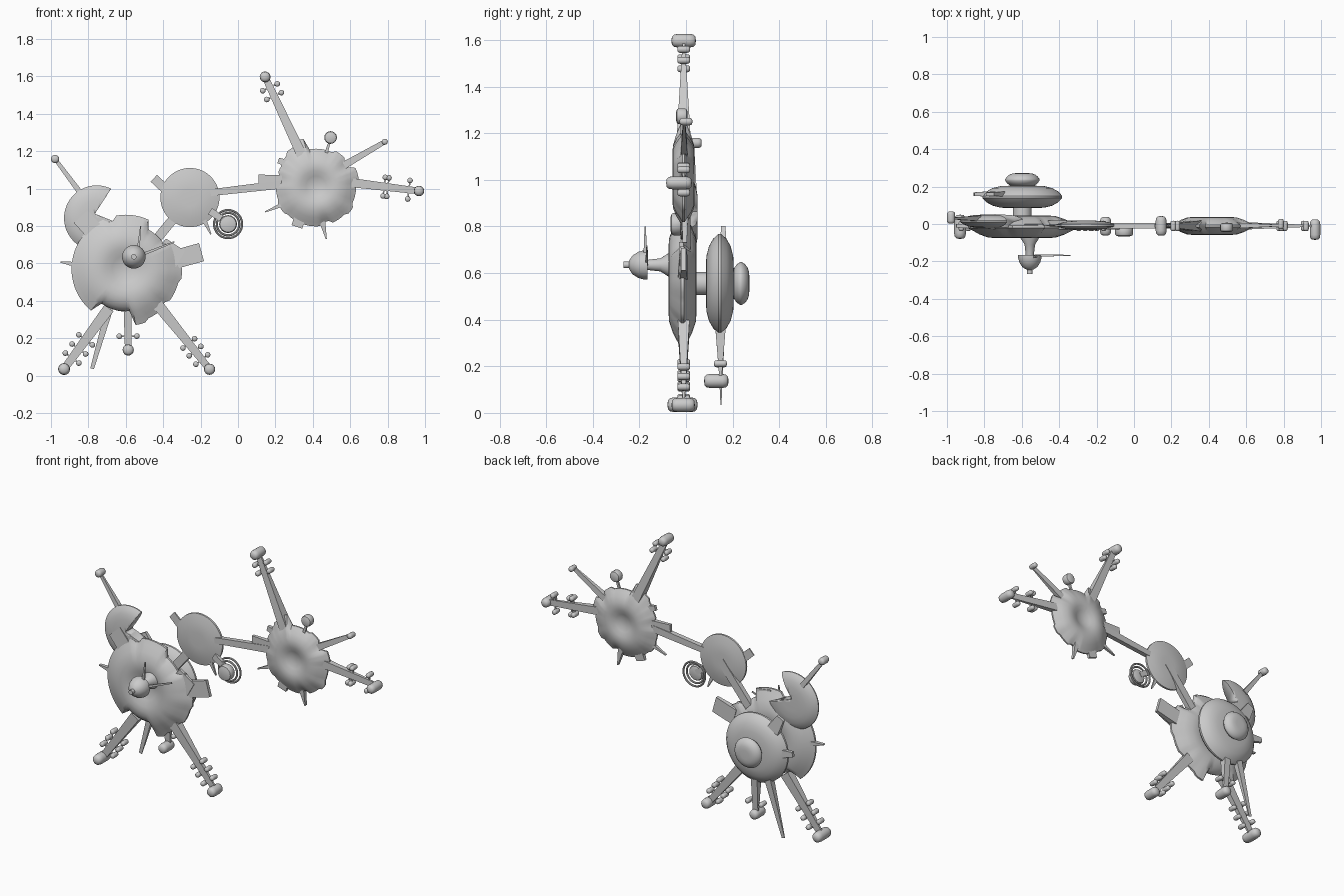
import bpy, bmesh
from math import sin, cos, pi, degrees, atan2, hypot
from mathutils import Vector

if "Cube" in bpy.data.objects:
    bpy.data.objects.remove(bpy.data.objects["Cube"])


def finish(bm, name, angle=40):
    bmesh.ops.remove_doubles(bm, verts=bm.verts, dist=1e-5)
    bmesh.ops.recalc_face_normals(bm, faces=bm.faces)
    me = bpy.data.meshes.new(name)
    bm.to_mesh(me)
    bm.free()
    ob = bpy.data.objects.new(name, me)
    bpy.context.collection.objects.link(ob)
    bpy.ops.object.select_all(action='DESELECT')
    ob.select_set(True)
    bpy.context.view_layer.objects.active = ob
    bpy.ops.object.shade_smooth_by_angle(angle=angle * pi / 180)
    return ob


def lathe(name, x, z, profile, seg=24, rim=None):
    """Revolve (radius, y) points about a y axis; rim(deg) scales the outer radius."""
    bm = bmesh.new()
    rings = []
    rmax = max(r for r, _ in profile)
    for r, y in profile:
        ring = []
        for i in range(seg):
            a = 2 * pi * i / seg
            k = 1 if rim is None else 1 + (rim(degrees(a)) - 1) * (r / rmax) ** 3
            ring.append(bm.verts.new((x + r * k * cos(a), y, z + r * k * sin(a))))
        rings.append(ring)
    for a, b in zip(rings, rings[1:]):
        for i in range(seg):
            j = (i + 1) % seg
            bm.faces.new((a[i], a[j], b[j], b[i]))
    for ring in (rings[0], rings[-1]):
        if hypot(ring[0].co.x - x, ring[0].co.z - z) > 1e-4:
            bm.faces.new(ring)
    bmesh.ops.dissolve_degenerate(bm, dist=1e-5, edges=bm.edges)
    return finish(bm, name)


def lens(name, x, z, R, yf, yb, shape, **kw):
    """Disc with the half profile repeated on front and back."""
    m = (yf + yb) / 2
    h = (yb - yf) / 2
    front = [(r * R, m - t * h) for r, t in shape]
    back = [(r * R, m + t * h) for r, t in reversed(shape)]
    return lathe(name, x, z, front + back, seg=72, **kw)


def pill(name, x, z, r, y, length):
    h = length / 2
    p = [(0, -h), (.6 * r, -h * .96), (.9 * r, -h * .8), (r, -h * .5)]
    lathe(name, x, z, [(a, y + b) for a, b in p] + [(a, y - b) for a, b in reversed(p)], 16)


def bar(name, a, b, w=(.04, .04), t=(.03, .03), y=-.01):
    """Tapered strip from a to b (x, z); w = width, t = depth at each end."""
    a, b = Vector(a), Vector(b)
    d = (b - a).normalized()
    n = Vector((-d.y, d.x))
    bm = bmesh.new()
    q = []
    for p, ww, tt in ((a, w[0], t[0]), (b, w[1], t[1])):
        q.append([bm.verts.new((*(p + n * s * ww / 2).xx[:1], y + u * tt / 2, (p + n * s * ww / 2).y))
                  for s, u in ((-1, -1), (1, -1), (1, 1), (-1, 1))])
    for i in range(4):
        j = (i + 1) % 4
        bm.faces.new((q[0][i], q[0][j], q[1][j], q[1][i]))
    bm.faces.new(q[0])
    bm.faces.new(q[1])
    finish(bm, name, 20)


def antenna(name, a, b, w, t0, y, tip_r, tip_len, tip_y, beads=(), off=.045):
    """Flat mast with a rounded tip and pairs of beads on cross bars."""
    bar(name + "_mast", a, b, w, (t0, .008), y)
    pill(name + "_tip", b[0], b[1], tip_r, tip_y, tip_len)
    a, b = Vector(a), Vector(b)
    d = (b - a).normalized()
    n = Vector((-d.y, d.x)) * off
    for i, f in enumerate(beads):
        c = a.lerp(b, f)
        bar(f"{name}_cross_bar_{i}", c - n, c + n, (.008, .008), (.008, .008), y)
        for s in (-1, 1):
            p = c + n * s
            pill(f"{name}_bead_{i}_{s}", p.x, p.y, .015, y, .055)


def steps(default, ranges):
    def f(deg):
        deg = (deg + 180) % 360 - 180
        for lo, hi, v in ranges:
            if lo <= deg <= hi:
                return v
        return default
    return f


dimpled = [(0, .5), (.12, .52), (.25, .72), (.38, .95), (.5, 1), (.62, .95), (.78, .68), (.9, .34), (1, .1)]
domed = [(0, 1), (.3, 1), (.55, .96), (.75, .78), (.9, .48), (1, .1)]
thin = [(0, .9), (.3, 1), (.7, .75), (1, .25)]

# main body discs
lens("large_disc", -.6, .57, .29, -.075, .045, dimpled,
     rim=steps(1, [(-126, -81, .78), (-80, -66, 1.05), (-46, -40, .95), (-14, 0, 1.04), (32, 62, .84),
                   (104, 112, .92)]))
lens("rear_disc", -.597, .555, .213, .085, .205, domed)
lens("rear_cap", -.597, .555, .092, .2, .272, domed)
lathe("rear_spindle", -.597, .555, [(.05, 0), (.05, .12)])
lens("middle_disc", -.257, .952, .158, -.032, .018, thin)
lens("right_disc", .417, 1.013, .215, -.058, .037, dimpled,
     rim=steps(1, [(-155, -140, 1.04), (-80, -70, .92), (-40, -28, 1.06), (10, 28, 1.08), (29, 42, .92),
                   (62, 100, .93), (104, 112, 1.22), (113, 130, 1.12), (131, 145, 1.05), (165, 178, .93)]))

# quarter-cut disc behind the upper left edge
fan = lens("cut_disc", -.755, .842, .175, -.02, .05, domed)
bm = bmesh.new()
pts = [(0, 0), (.22 * .7, .34 * .7), (.3, .1), (.25, -.1)]
lo = [bm.verts.new((-.765 + x, -.2, .865 + z)) for x, z in pts]
face = bm.faces.new(lo)
ext = bmesh.ops.extrude_face_region(bm, geom=[face])
bmesh.ops.translate(bm, vec=(0, .4, 0), verts=[v for v in ext['geom'] if isinstance(v, bmesh.types.BMVert)])
cutter = finish(bm, "cut_disc_cutter")
cutter.hide_render = True
cutter.hide_set(True)
mod = fan.modifiers.new("cut", 'BOOLEAN')
mod.operation = 'DIFFERENCE'
mod.object = cutter
mod.solver = 'EXACT'

# front dish on its cone
lathe("front_cone", -.557, .635, [(.055, -.03), (.05, -.075), (.028, -.11), (.02, -.18)])
lathe("front_dish", -.557, .635, [(.02, -.17), (.063, -.165), (.063, -.18), (.056, -.205), (.04, -.23),
                                  (.02, -.243), (.014, -.245), (.014, -.268), (0, -.268)], 32)
bar("dish_needle_right", (-.53, .64), (-.34, .715), (.016, .008), (.012, .006), -.168)
bar("dish_needle_top", (-.535, .66), (-.52, .8), (.016, .006), (.016, .006), -.175)

# connecting arms
bar("left_arm", (-.5, .65), (-.25, .955), (.05, .05), (.03, .03), .005)
bar("right_arm", (-.2, .972), (.26, 1.025), (.035, .045), (.03, .03), -.01)

# masts
low = (.045, .035)
antenna("left_leg", (-.69, .36), (-.93, .035), (.06, .04), .05, -.01, .032, .13, -.015, (.52, .67, .82))
antenna("right_leg", (-.43, .38), (-.152, .034), (.06, .035), .05, -.01, .03, .1, -.012, (.6, .72, .85), .04)
antenna("rear_leg", (-.59, .4), (-.587, .137), low, .05, .148, .03, .105, .13, (.72,), .047)
bar("rear_blade", (-.67, .42), (-.78, .037), (.045, .02), (.04, .004), .15)
antenna("upper_left", (-.83, .96), (-.978, 1.158), (.03, .02), .03, .03, .022, .065, .035)
antenna("top_mast", (.345, 1.17), (.145, 1.597), (.055, .035), .06, -.01, .029, .105, -.01, (.76, .87), .043)
antenna("right_mast", (.58, 1.035), (.968, .987), (.05, .035), .04, -.01, .028, .11, -.03, (.52, .57, .86), .05)
antenna("short_mast", (.56, 1.12), (.785, 1.25), (.04, .025), .03, -.008, .016, .055, 0)
bar("bulb_stem", (.465, 1.17), (.49, 1.25), (.018, .012), (.012, .012), -.018)
pill("bulb", .495, 1.273, .034, -.018, .05)

# ringed sphere beside the middle disc
bar("ring_sphere_stem", (-.15, .88), (-.06, .82), (.04, .03), (.02, .02), -.02)
pill("ring_sphere", -.053, .81, .048, -.04, .055)
for i, r in enumerate((.06, .075)):
    lathe(f"ring_{i}", -.053, .81, [(r + .006 * cos(k * pi / 4), -.018 + i * .012 + .006 * sin(k * pi / 4))
                                    for k in range(8)] + [(r + .006, -.018 + i * .012)], 32)
    ob = bpy.context.object
    rbm = bmesh.new()
    rbm.from_mesh(ob.data)
    # remove the disc caps so the ring stays open
    bmesh.ops.delete(rbm, geom=[f for f in rbm.faces if len(f.verts) > 8], context='FACES_ONLY')
    rbm.to_mesh(ob.data)
    rbm.free()

# rim plates and spikes: start, end, width, end width, depth, y
plates = [
    ((-.75, .75), (-.84, .85), .1, .1, .04, -.01), ((-.34, .62), (-.195, .66), .1, .1, .035, -.01),
    ((-.4, .6), (-.335, .7), .14, .12, .03, -.02), ((-.86, .593), (-.95, .607), .03, .006, .03, -.01),
    ((-.55, .75), (-.535, .845), .1, .1, .03, -.01), ((-.72, .7), (-.77, .79), .08, .05, .03, .16),
    ((-.77, .57), (-.855, .585), .05, .03, .03, .16), ((-.37, .98), (-.45, 1.055), .05, .05, .012, -.008),
    ((-.18, .83), (-.145, .755), .025, .006, .015, -.01), ((.25, 1.045), (.11, 1.05), .05, .05, .03, -.01),
    ((.35, .9), (.315, .795), .06, .06, .03, -.01), ((.44, .87), (.472, .73), .045, .006, .03, -.005),
    ((.25, .92), (.145, .875), .025, .006, .02, -.01), ((.28, 1.13), (.215, 1.15), .04, .03, .03, -.01),
]
for i, (a, b, w0, w1, d, y) in enumerate(plates):
    bar(f"rim_plate_{i}", a, b, (w0, w1), (d, d * .6), y)
